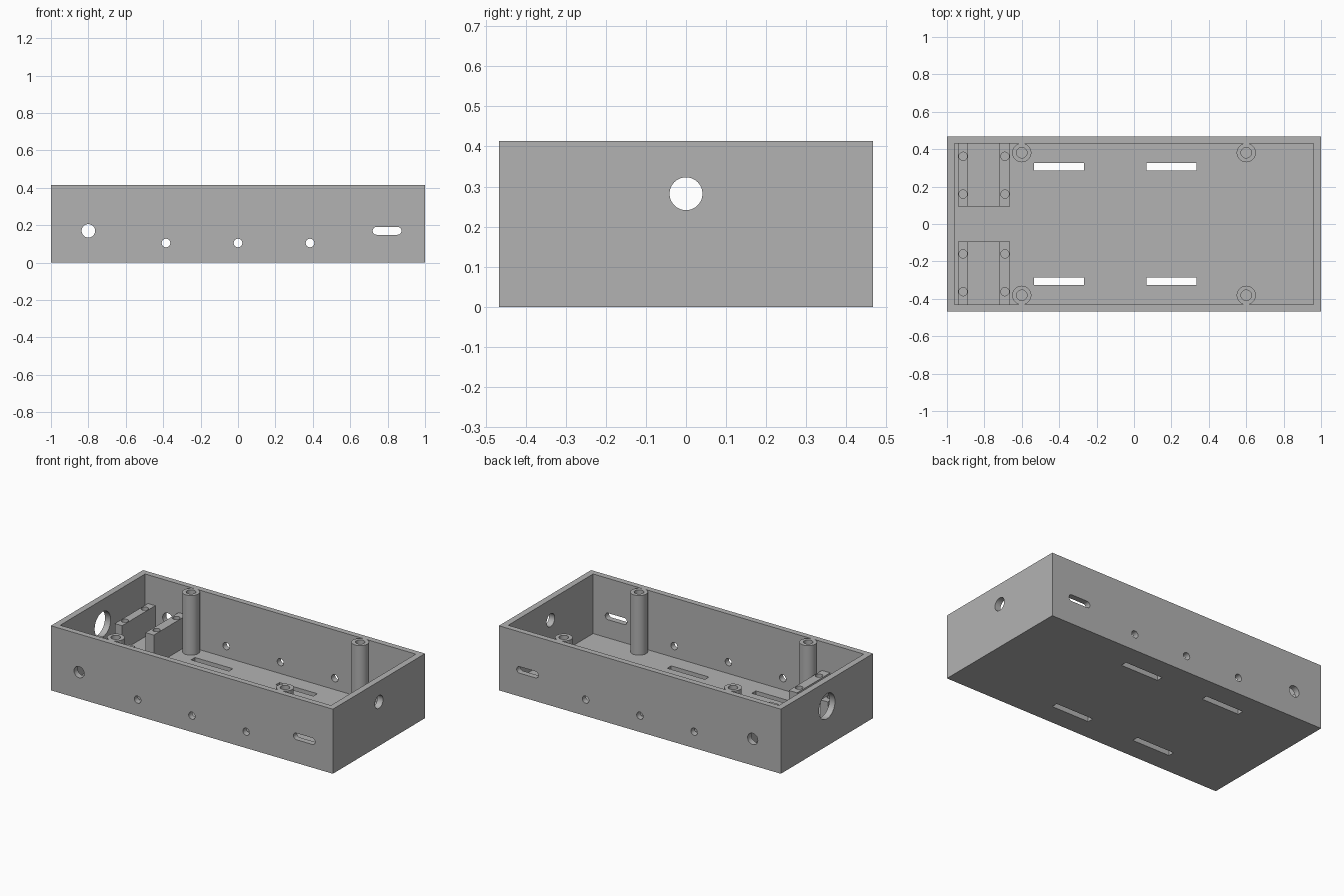
import bpy, math

if "Cube" in bpy.data.objects:
    bpy.data.objects.remove(bpy.data.objects["Cube"], do_unlink=True)

grey = bpy.data.materials.new("plain_grey")
grey.use_nodes = True
COLOUR = (0.45, 0.45, 0.45, 1)
grey.diffuse_color = COLOUR
for node in grey.node_tree.nodes:
    if node.type == 'BSDF_PRINCIPLED':
        node.inputs["Base Color"].default_value = COLOUR

X, Y, H = 1.0, 0.467, 0.414      # outer half sizes and height
WALL, FLOOR = 0.04, 0.032
IN_X, IN_Y = X - WALL, 0.43


def finish(name):
    ob = bpy.context.object
    ob.name = name
    bpy.ops.object.transform_apply(location=False, rotation=True, scale=True)
    ob.data.materials.append(grey)
    return ob


def box(name, x0, x1, y0, y1, z0, z1):
    bpy.ops.mesh.primitive_cube_add(
        size=1, location=((x0 + x1) / 2, (y0 + y1) / 2, (z0 + z1) / 2))
    bpy.context.object.scale = (x1 - x0, y1 - y0, z1 - z0)
    return finish(name)


def rod(name, centre, radius, length, axis='Z'):
    turn = {'X': (0, math.pi / 2, 0), 'Y': (math.pi / 2, 0, 0), 'Z': (0, 0, 0)}
    bpy.ops.mesh.primitive_cylinder_add(
        vertices=48, radius=radius, depth=length, location=centre, rotation=turn[axis])
    return finish(name)


def cut(target, cutters):
    for cutter in cutters:
        mod = target.modifiers.new("cut", 'BOOLEAN')
        mod.operation, mod.solver, mod.object = 'DIFFERENCE', 'EXACT', cutter
        bpy.ops.object.select_all(action='DESELECT')
        bpy.context.view_layer.objects.active = target
        target.select_set(True)
        bpy.ops.object.modifier_apply(modifier=mod.name)
        bpy.data.objects.remove(cutter, do_unlink=True)
    bpy.ops.object.select_all(action='DESELECT')
    bpy.context.view_layer.objects.active = target
    target.select_set(True)
    bpy.ops.object.shade_smooth_by_angle(angle=math.radians(30))


# Open tray
case = box("case", -X, X, -Y, Y, 0, H)
cutters = [box("cavity", -IN_X, IN_X, -IN_Y, IN_Y, FLOOR, H + 0.1)]

# Round ports and slots through the long walls
cutters.append(rod("side_port", (-0.8, 0, 0.17), 0.036, 1.2, 'Y'))
for x in (-0.385, 0, 0.385):
    cutters.append(rod("screw_port", (x, 0, 0.105), 0.023, 1.2, 'Y'))
cutters.append(box("slot_middle", 0.741, 0.853, -0.6, 0.6, 0.149, 0.191))
for x in (0.741, 0.853):
    cutters.append(rod("slot_end", (x, 0, 0.17), 0.021, 1.2, 'Y'))

# Ports in the end walls
cutters.append(rod("large_end_port", (-X, 0, 0.255), 0.081, 0.2, 'X'))
cutters.append(rod("small_end_port", (X, 0, 0.282), 0.041, 0.2, 'X'))

# Strap slots in the floor
for x in (-0.4, 0.2):
    for y in (-0.307, 0.307):
        cutters.append(box("floor_slot", x - 0.134, x + 0.134,
                           y - 0.02, y + 0.02, -0.1, 0.1))
cut(case, cutters)

# Lid screw pillars
for x in (-0.6, 0.6):
    for y in (-0.381, 0.381):
        base = FLOOR - 0.01
        pillar = rod("lid_pillar", (x, y, (H + base) / 2), 0.051, H - base)
        cut(pillar, [rod("bore", (x, y, H), 0.028, 0.4)])

# Paired mounting rails on low base plates
RAIL_TOP = 0.23
for side in (-1, 1):
    y0, y1 = sorted((side * 0.094, side * (IN_Y + 0.005)))
    box("mount_base", -0.94, -0.663, y0, y1, FLOOR - 0.01, 0.07)
    for x0, x1, hole_x in ((-0.94, -0.888, -0.914), (-0.722, -0.663, -0.69)):
        rail = box("mount_rail", x0, x1, y0, y1, FLOOR - 0.01, RAIL_TOP)
        cut(rail, [rod("rail_bore", (hole_x, side * y, RAIL_TOP), 0.022, 0.2)
                   for y in (0.16, 0.362)])
